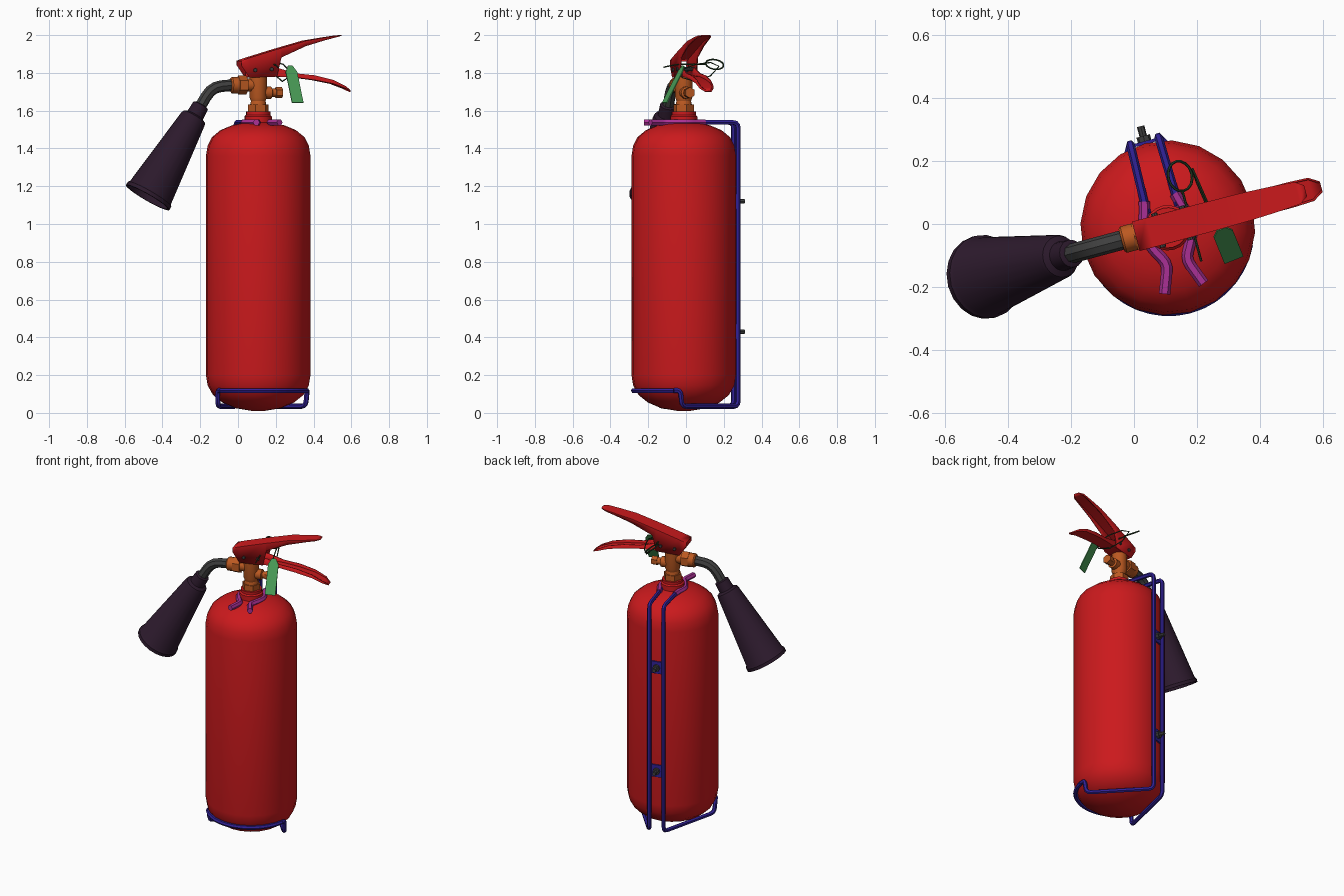
import bpy, bmesh, math
from mathutils import Vector, Matrix

if "Cube" in bpy.data.objects:
    bpy.data.objects.remove(bpy.data.objects["Cube"])

# Whole model is built on a local axis, then turned 15 degrees and moved
PLACE = Matrix.Translation((0.107, -0.012, 0)) @ Matrix.Rotation(math.radians(15), 4, 'Z')
INV = PLACE.inverted()


def material(name, *rgb):
    m = bpy.data.materials.new(name)
    m.diffuse_color = (*rgb, 1)
    m.use_nodes = True
    m.node_tree.nodes["Principled BSDF"].inputs["Base Color"].default_value = m.diffuse_color
    return m


RED = material("red", 0.6, 0.01, 0.012)
ORANGE = material("orange", 0.5, 0.1, 0.015)
GREY = material("dark_grey", 0.05, 0.05, 0.05)
PLUM = material("dark_plum", 0.025, 0.01, 0.025)
BLUE = material("blue", 0.03, 0.015, 0.3)
MAGENTA = material("magenta", 0.4, 0.03, 0.3)
GREEN = material("green", 0.07, 0.35, 0.1)
WIRE = material("wire", 0.02, 0.05, 0.02)


def finish(ob, mat, smooth=True):
    ob.data.materials.clear()
    ob.data.materials.append(mat)
    ob.matrix_world = PLACE
    if smooth:
        bpy.ops.object.select_all(action='DESELECT')
        ob.select_set(True)
        bpy.context.view_layer.objects.active = ob
        bpy.ops.object.shade_smooth_by_angle(angle=math.radians(32))
    return ob


def from_bmesh(name, bm, mat, smooth=True):
    bmesh.ops.recalc_face_normals(bm, faces=bm.faces)
    me = bpy.data.meshes.new(name)
    bm.to_mesh(me)
    bm.free()
    ob = bpy.data.objects.new(name, me)
    bpy.context.collection.objects.link(ob)
    return finish(ob, mat, smooth)


def lathe(name, profile, mat, n=20, base=(0, 0, 0), axis=(0, 0, 1)):
    """Turn (radius, height) pairs around an axis, closing both ends."""
    bm = bmesh.new()
    rot = Vector((0, 0, 1)).rotation_difference(Vector(axis)).to_matrix()
    rings = []
    for r, h in profile:
        rings.append([bm.verts.new(Vector(base) + rot @ Vector(
            (r * math.cos(2 * math.pi * i / n), r * math.sin(2 * math.pi * i / n), h)))
            for i in range(n)])
    for a, b in zip(rings, rings[1:]):
        for i in range(n):
            j = (i + 1) % n
            bm.faces.new((a[i], a[j], b[j], b[i]))
    bm.faces.new(rings[0])
    bm.faces.new(rings[-1])
    return from_bmesh(name, bm, mat)


def tube(name, pts, r, mat, fillet=0.03, closed=False, res=1):
    """Round tube along a path with filleted corners."""
    pts = [Vector(p) for p in pts]
    path = [pts[0]]
    for a, b, c in zip(pts, pts[1:], pts[2:]):
        p = b + (a - b).normalized() * min(fillet, (a - b).length * 0.45)
        q = b + (c - b).normalized() * min(fillet, (c - b).length * 0.45)
        path += [p * (1 - t) ** 2 + b * 2 * t * (1 - t) + q * t * t for t in (0, 0.33, 0.67, 1)]
    path.append(pts[-1])
    if closed:
        path = pts
    cu = bpy.data.curves.new(name, 'CURVE')
    cu.dimensions = '3D'
    cu.bevel_depth = r
    cu.bevel_resolution = res
    cu.use_fill_caps = True
    sp = cu.splines.new('POLY')
    sp.points.add(len(path) - 1)
    for s, p in zip(sp.points, path):
        s.co = (*p, 1)
    sp.use_cyclic_u = closed
    ob = bpy.data.objects.new(name, cu)
    bpy.context.collection.objects.link(ob)
    bpy.ops.object.select_all(action='DESELECT')
    ob.select_set(True)
    bpy.context.view_layer.objects.active = ob
    bpy.ops.object.convert(target='MESH')
    ob = bpy.context.object
    return finish(ob, mat)


def channel(name, stations, side, mat):
    """Folded sheet lever: stations are (along, z, flange depth, half width)."""
    bm = bmesh.new()
    rows = [[bm.verts.new(p) for p in ((u, -w, z + side * d), (u, -w, z), (u, w, z), (u, w, z + side * d))]
            for u, z, d, w in stations]
    for a, b in zip(rows, rows[1:]):
        for i in range(3):
            bm.faces.new((a[i], a[i + 1], b[i + 1], b[i]))
    ob = from_bmesh(name, bm, mat)
    mod = ob.modifiers.new("sheet", 'SOLIDIFY')
    mod.thickness = 0.007
    return ob


def box(name, lo, hi, mat):
    bm = bmesh.new()
    bmesh.ops.create_cube(bm, size=1)
    for v in bm.verts:
        v.co = [(l + h) / 2 + c * (h - l) for l, h, c in zip(lo, hi, v.co)]
    return from_bmesh(name, bm, mat, False)


# Cylinder and neck
lathe("cylinder_body", [(0.03, 0.01), (0.12, 0.025), (0.19, 0.055), (0.24, 0.095), (0.268, 0.145),
                        (0.277, 0.2), (0.277, 1.36), (0.268, 1.415), (0.245, 1.46), (0.2, 1.497),
                        (0.14, 1.522), (0.06, 1.54)], RED)
lathe("neck_collar", [(0.072, 1.52), (0.072, 1.57), (0.064, 1.578), (0.064, 1.595)], RED)

# Valve: stem, hex flange, hose outlet and gauge outlet
lathe("valve_stem", [(0.045, 1.58), (0.045, 1.63), (0.04, 1.65), (0.047, 1.67), (0.047, 1.785)], ORANGE, 12)
lathe("valve_flange", [(0.056, 1.59), (0.056, 1.632)], ORANGE, 6)
lathe("hose_outlet", [(0.034, 0), (0.034, 0.1)], ORANGE, 12, (0, 0, 1.735), (-1, 0, 0))
lathe("hose_nut", [(0.05, 0), (0.05, 0.045)], ORANGE, 6, (-0.065, 0, 1.735), (-1, 0, 0))
lathe("hose_nut_end", [(0.043, 0), (0.043, 0.035), (0.036, 0.042)], ORANGE, 12, (-0.11, 0, 1.735), (-1, 0, 0))
lathe("side_outlet", [(0.033, 0), (0.033, 0.07), (0.022, 0.075), (0.022, 0.095)], ORANGE, 12,
      (0, 0, 1.695), (1, 0, 0))
lathe("side_outlet_cap", [(0.029, 0), (0.029, 0.035)], ORANGE, 6, (0.095, 0, 1.695), (1, 0, 0))

# Bent pipe and hollow discharge horn
tube("discharge_pipe", [(-0.14, 0, 1.735), (-0.255, 0, 1.725), (-0.325, 0, 1.61)], 0.031, GREY, 0.08, res=2)
start, end = Vector((-0.351, 0, 1.567)), Vector((-0.606, 0, 1.14))
L = (end - start).length
lathe("discharge_horn", [(0.032, -0.075), (0.044, -0.07), (0.047, -0.01), (0.066, 0), (0.071, 0.012),
                         (0.125, L - 0.03), (0.133, L - 0.02), (0.133, L), (0.12, L),
                         (0.055, 0.04)], PLUM, 20, start, end - start)

# Squeeze levers and rivets
channel("upper_lever", [(-0.105, 1.865, 0.025, 0.048), (-0.06, 1.88, 0.105, 0.048), (0.09, 1.925, 0.145, 0.048),
                        (0.115, 1.932, 0.05, 0.048), (0.25, 1.97, 0.028, 0.046), (0.36, 1.988, 0.014, 0.041),
                        (0.425, 1.998, 0.008, 0.036), (0.452, 2.0, 0.004, 0.018)], -1, RED)
channel("lower_lever", [(-0.06, 1.775, 0.05, 0.038), (0.1, 1.78, 0.045, 0.038), (0.2, 1.775, 0.022, 0.039),
                        (0.3, 1.762, 0.025, 0.041), (0.4, 1.743, 0.02, 0.041), (0.47, 1.717, 0.013, 0.038),
                        (0.502, 1.7, 0.008, 0.018)], 1, RED)
for i, (u, z) in enumerate(((-0.03, 1.815), (0.06, 1.82))):
    lathe(f"lever_rivet_{i}", [(0.01, -0.056), (0.01, 0.056)], GREY, 8, (u, 0, z), (0, 1, 0))

# Safety pin, pull ring and tag cord
tube("safety_pin", [(0.075, -0.13, 1.83), (0.075, -0.06, 1.845), (0.075, 0.102, 1.845)], 0.004, WIRE)
tilt = Matrix.Rotation(math.radians(35), 3, 'Y')
tube("pull_ring", [Vector((0.08, 0.148, 1.845)) + tilt @ Vector((0.046 * math.cos(a), 0.048 * math.sin(a), 0))
                   for a in (i * math.pi / 8 for i in range(16))], 0.0045, WIRE, closed=True)
cord = [(0.185, 0.175, 1.835), (0.205, 0.13, 1.855), (0.24, 0.05, 1.845), (0.268, -0.025, 1.815),
        (0.265, -0.02, 1.775), (0.235, 0.05, 1.755), (0.2, 0.13, 1.785)]
tube("tag_cord", [INV @ Vector(p) for p in cord], 0.0035, WIRE, closed=True)

# Hanging tag with clipped top corners
bm = bmesh.new()
top, down, across = Vector((0.275, -0.012, 1.835)), Vector((0.04, -0.098, -0.195)), Vector((0.03, 0.012, 0))
shape = ((-0.4, 0), (0.4, 0), (1, 0.16), (1, 1), (-1, 1), (-1, 0.16))
bm.faces.new([bm.verts.new(INV @ (top + across * s + down * t)) for s, t in shape])
tag = from_bmesh("hanging_tag", bm, GREEN, False)
tag.modifiers.new("thickness", 'SOLIDIFY').thickness = 0.006

# Wire bracket, both sides: neck arm, back rail, foot and rubber sleeve
for s, side in ((-1, "left"), (1, "right")):
    tube(f"bracket_rail_{side}", [(s * 0.052, 0.06, 1.538), (s * 0.046, 0.286, 1.538), (s * 0.046, 0.286, 0.035),
                                  (s * 0.24, -0.075, 0.035), (s * 0.246, -0.083, 0.118),
                                  (s * 0.235, -0.115, 0.118)], 0.0135, BLUE, 0.03)
    tube(f"neck_sleeve_{side}", [(s * 0.05, 0.1, 1.538), (s * 0.06, 0.06, 1.538), (s * 0.08, 0, 1.538),
                                 (s * 0.06, -0.06, 1.538), (s * 0.03, -0.11, 1.538),
                                 (s * 0.064, -0.2, 1.538)], 0.018, MAGENTA, 0.025)
arc = [math.radians(-154 + 128 * i / 14) for i in range(15)]
tube("bracket_front_hoop", [(0.261 * math.cos(a), 0.267 * math.sin(a), 0.118) for a in arc], 0.0135, BLUE, 0.01)

# Wall fixings on the back rails
for name, z in (("lower", 0.43), ("upper", 1.12)):
    box(f"{name}_clip_plate", (-0.05, 0.274, z - 0.04), (0.05, 0.284, z + 0.04), BLUE)
    lathe(f"{name}_clip_bolt", [(0.022, 0), (0.022, 0.018), (0.012, 0.018), (0.012, 0.05)], GREY, 8,
          (0, 0.283, z), (0, 1, 0))
